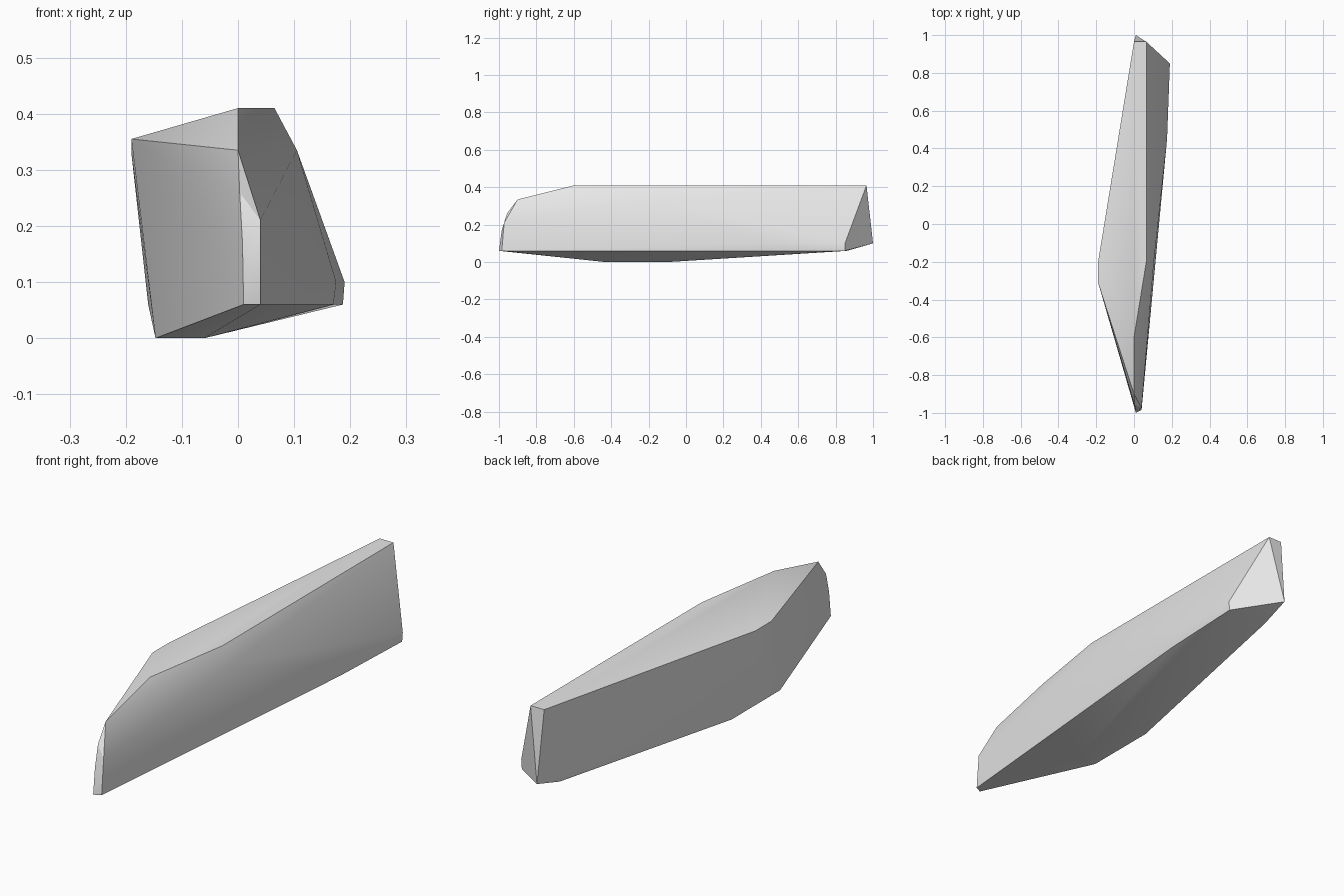
import bpy
import bmesh
import math

# Remove the default cube
default_cube = bpy.data.objects.get("Cube")
if default_cube:
    bpy.data.objects.remove(default_cube, do_unlink=True)


def make_material(name, value):
    material = bpy.data.materials.new(name)
    colour = (value, value, value, 1)
    material.diffuse_color = colour
    material.use_nodes = True
    material.node_tree.nodes["Principled BSDF"].inputs["Base Color"].default_value = colour
    return material


def convex_block(name, outlines, material):
    """Stretch a convex skin over a set of outlines."""
    bm = bmesh.new()
    for outline in outlines:
        for point in outline:
            bm.verts.new(point)
    hull = bmesh.ops.convex_hull(bm, input=bm.verts[:])
    spare = {v for v in hull["geom_interior"] + hull["geom_unused"]
             if isinstance(v, bmesh.types.BMVert)}
    bmesh.ops.delete(bm, geom=list(spare), context="VERTS")
    bmesh.ops.recalc_face_normals(bm, faces=bm.faces[:])
    mesh = bpy.data.meshes.new(name)
    bm.to_mesh(mesh)
    bm.free()
    mesh.materials.append(material)
    block = bpy.data.objects.new(name, mesh)
    bpy.context.collection.objects.link(block)
    return block


# Flat ridge along the top
top_ridge = [(0, .965, .41), (.065, .965, .41), (.065, -.2, .41), (0, -.6, .41)]

# Curved leading edge, running from the ridge down to the tip
leading_edge = [(0, -.9, .335), (.003, -.957, .26), (.008, -.985, .17), (.01, -1, .06)]
leading_edge_side = [(.04, -.972, .21), (.04, -.985, .06)]

# Bulging shoulder on the right-hand side of the ridge, and the lower edge below it
shoulder = [(.105, -.2, .335), (.175, .45, .1), (.19, .85, .1)]
lower_edge = [(.17, .45, .06), (.187, .85, .06)]

# Wide corner on the opposite side
wide_corner = [(-.19, -.31, .355), (-.19, -.2, .355), (-.19, -.2, .33), (-.16, -.12, .06)]

# Small flat base
base = [(x, y, 0) for x in (-.147, -.06) for y in (-.43, -.1)]

# Slanted rear end
rear_end = [(.01, 1, .1), (0, .86, .06)]

stone_grey = make_material("stone grey", .8)
shard = convex_block(
    "stone_shard",
    [top_ridge, leading_edge, leading_edge_side, shoulder,
     lower_edge, wide_corner, base, rear_end],
    stone_grey)

# Soft facets with crisp main edges
bpy.ops.object.select_all(action="DESELECT")
shard.select_set(True)
bpy.context.view_layer.objects.active = shard
bpy.ops.object.shade_smooth_by_angle(angle=math.radians(30))
